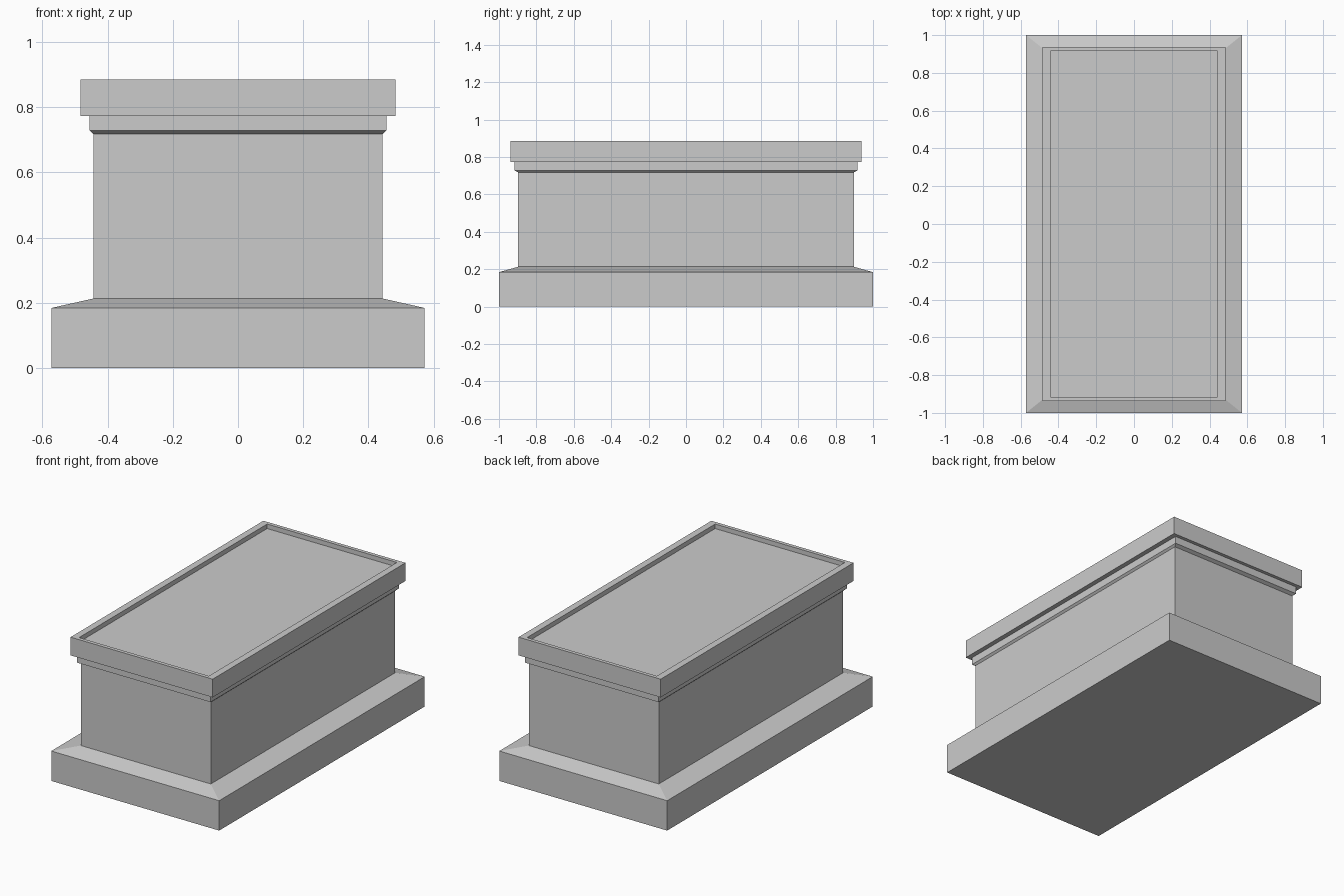
import bpy
import bmesh

if "Cube" in bpy.data.objects:
    bpy.data.objects.remove(bpy.data.objects["Cube"])


def lofted_part(name, rings):
    """Stack rectangular rings (half_x, half_y, z) into a closed solid."""
    bm = bmesh.new()
    loops = [[bm.verts.new((sx * hx, sy * hy, z))
              for sx, sy in ((-1, -1), (1, -1), (1, 1), (-1, 1))]
             for hx, hy, z in rings]
    for low, high in zip(loops, loops[1:]):
        for i in range(4):
            j = (i + 1) % 4
            bm.faces.new((low[i], low[j], high[j], high[i]))
    bm.faces.new(loops[0][::-1])
    bm.faces.new(loops[-1])
    bmesh.ops.recalc_face_normals(bm, faces=bm.faces)
    mesh = bpy.data.meshes.new(name)
    bm.to_mesh(mesh)
    bm.free()
    obj = bpy.data.objects.new(name, mesh)
    bpy.context.collection.objects.link(obj)
    return obj


# One continuous rectangular moulding profile, bottom to recessed top
lofted_part("pedestal", [
    # plinth with sloped shoulder
    (0.572, 1.0, 0.0),
    (0.572, 1.0, 0.184),
    (0.443, 0.897, 0.213),
    # body
    (0.443, 0.897, 0.717),
    # flared neck moulding
    (0.455, 0.917, 0.728),
    (0.455, 0.917, 0.773),
    # cap slab
    (0.484, 0.938, 0.773),
    (0.484, 0.938, 0.885),
    # raised rim and sunken top panel
    (0.442, 0.915, 0.885),
    (0.442, 0.915, 0.857),
])
